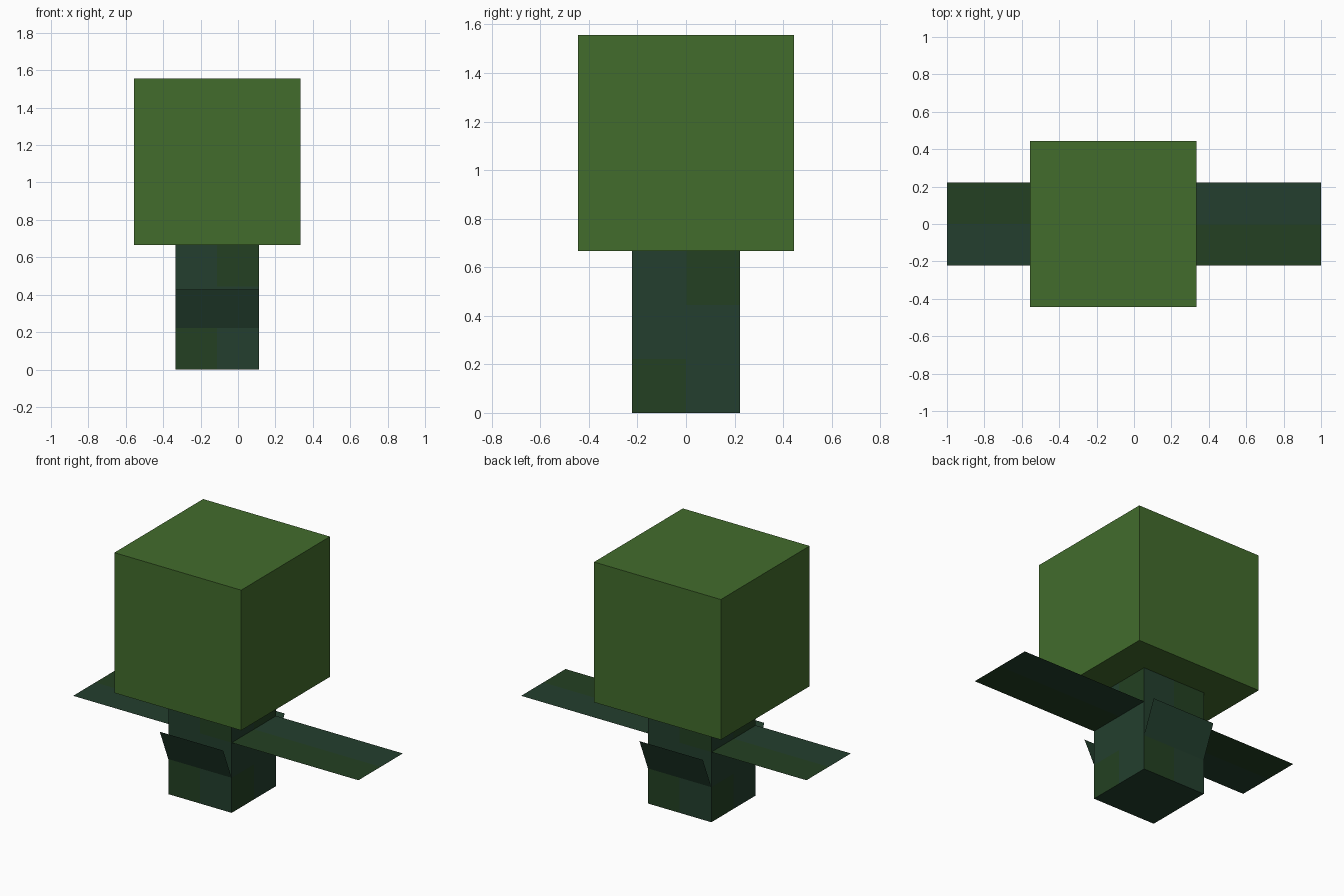
import bpy, bmesh, math
from mathutils import Vector

if "Cube" in bpy.data.objects:
    bpy.data.objects.remove(bpy.data.objects["Cube"])

PX = 1 / 9            # size of one block unit
CX = -PX              # centre of the trunk and head
UP = Vector((0, 0, 1))


def material(name, rgb):
    m = bpy.data.materials.new(name)
    lin = [((c / 255 + 0.055) / 1.055) ** 2.4 for c in rgb]
    m.diffuse_color = (*lin, 1)
    m.use_nodes = True
    m.node_tree.nodes["Principled BSDF"].inputs["Base Color"].default_value = m.diffuse_color
    return m


HEAD = material("leaf green", (66, 108, 44))
TEAL = material("dark teal", (35, 63, 46))
GREEN = material("dark green", (35, 64, 34))


def finish(bm, name, mats):
    me = bpy.data.meshes.new(name)
    bm.to_mesh(me)
    bm.free()
    for m in mats:
        me.materials.append(m)
    ob = bpy.data.objects.new(name, me)
    bpy.context.collection.objects.link(ob)
    return ob


def box(size, z0):
    bm = bmesh.new()
    bmesh.ops.create_cube(bm, size=1)
    bmesh.ops.scale(bm, vec=size, verts=bm.verts)
    bmesh.ops.translate(bm, vec=(CX, 0, z0 + size[2] / 2), verts=bm.verts)
    return bm


def cut(bm, co, no):
    bmesh.ops.bisect_plane(bm, geom=bm.verts[:] + bm.edges[:] + bm.faces[:],
                           plane_co=co, plane_no=no)


def quad(corners):
    bm = bmesh.new()
    bm.faces.new([bm.verts.new(c) for c in corners])
    bm.normal_update()
    return bm


# Head cube
finish(box((8 * PX, 8 * PX, 8 * PX), 6 * PX), "head", [HEAD])

# Trunk with two opposite coloured patches on each side
bm = box((4 * PX, 4 * PX, 6 * PX), 0)
for co, no in (((CX, 0, 0), (1, 0, 0)), ((0, 0, 0), (0, 1, 0)),
               ((0, 0, 2 * PX), UP), ((0, 0, 4 * PX), UP)):
    cut(bm, co, no)
bm.normal_update()
for f in bm.faces:
    c = f.calc_center_median()
    side = (c - Vector((CX, 0, 0))).dot(UP.cross(f.normal))
    patch = (side > 0 and c.z > 4 * PX) or (side < 0 and c.z < 2 * PX)
    f.material_index = int(abs(f.normal.z) < 0.5 and patch)
finish(bm, "trunk", [TEAL, GREEN])

# Flat side leaves, each split lengthwise into two colours
for name, x0, x1, s in (("right_leaf", PX, 1, 1), ("left_leaf", -1, -3 * PX, -1)):
    w, z = 2 * PX, 4 * PX
    bm = quad([(x0, -w, z), (x1, -w, z), (x1, w, z), (x0, w, z)])
    cut(bm, (0, 0, 0), (0, 1, 0))
    for f in bm.faces:
        f.material_index = int(f.calc_center_median().y * s < 0)
    finish(bm, name, [TEAL, GREEN])

# Short tilted leaves on the front and back
tilt = math.radians(22.5)
for name, s in (("front_leaf", -1), ("back_leaf", 1)):
    y0, z0 = s * 2 * PX, 2 * PX
    y1, z1 = y0 + s * 2 * PX * math.sin(tilt), z0 + 2 * PX * math.cos(tilt)
    xa, xb = CX + s * 2 * PX, CX - s * 2 * PX
    finish(quad([(xa, y0, z0), (xb, y0, z0), (xb, y1, z1), (xa, y1, z1)]), name, [TEAL])
